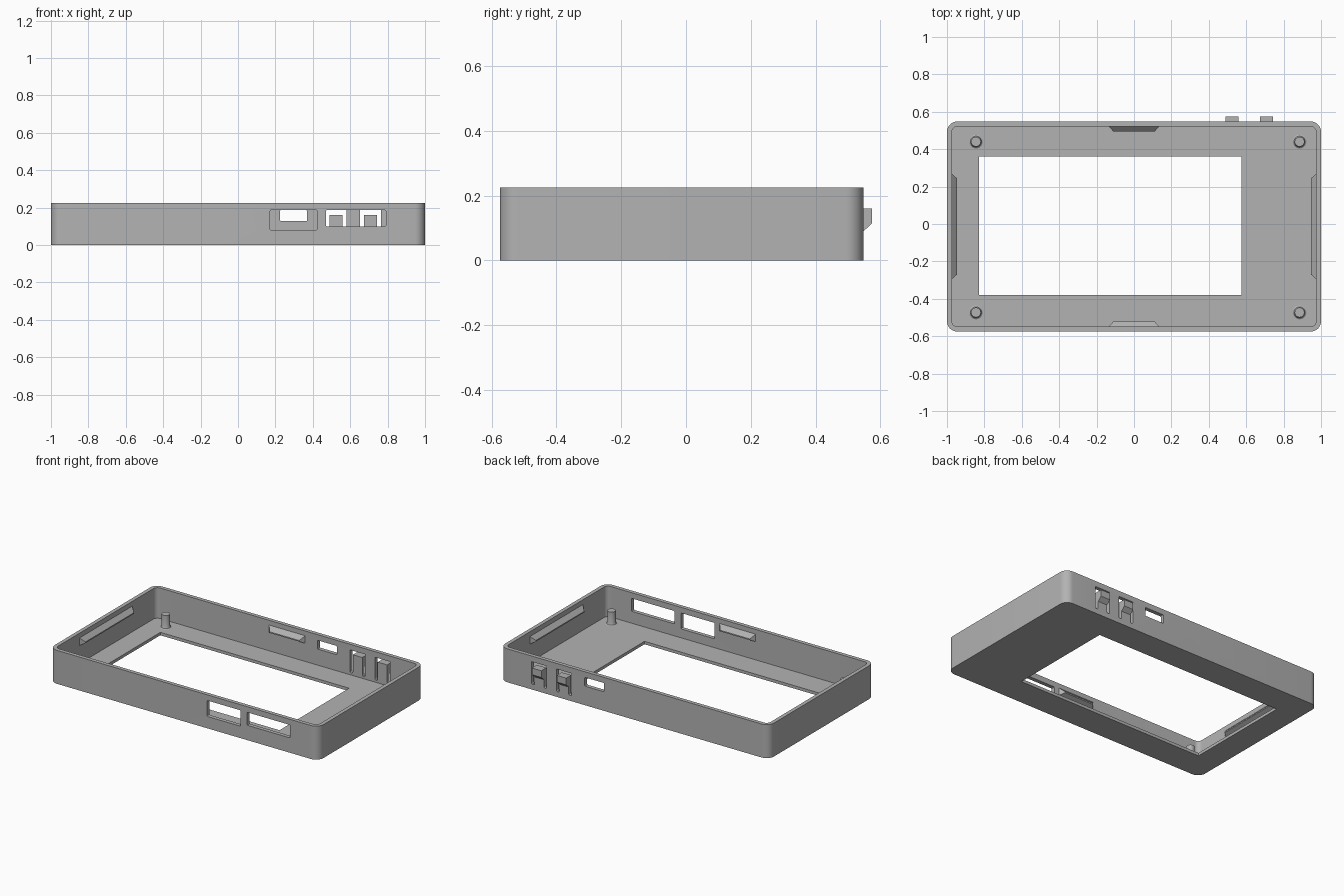
import bpy, bmesh, math
from mathutils import Vector

if "Cube" in bpy.data.objects:
    bpy.data.objects.remove(bpy.data.objects["Cube"])

grey = bpy.data.materials.new("plain_grey")
grey.diffuse_color = (0.45, 0.45, 0.45, 1)
grey.use_nodes = True
grey.node_tree.nodes["Principled BSDF"].inputs["Base Color"].default_value = grey.diffuse_color

X, Y0, Y1, TOP = 1.0, -0.575, 0.548, 0.225   # outer shell
WALL, FLOOR = 0.026, 0.02


def make(name, bm):
    bmesh.ops.recalc_face_normals(bm, faces=bm.faces[:])
    me = bpy.data.meshes.new(name)
    bm.to_mesh(me)
    bm.free()
    me.materials.append(grey)
    ob = bpy.data.objects.new(name, me)
    bpy.context.collection.objects.link(ob)
    return ob


def prism(name, pts, place, a, b):
    """Extrude a 2D outline from depth a to b; place maps (u, v, depth) to a point."""
    bm = bmesh.new()
    lo = [bm.verts.new(place(u, v, a)) for u, v in pts]
    hi = [bm.verts.new(place(u, v, b)) for u, v in pts]
    n = len(pts)
    bm.faces.new(lo)
    bm.faces.new(hi)
    for i in range(n):
        j = (i + 1) % n
        bm.faces.new((lo[i], lo[j], hi[j], hi[i]))
    return make(name, bm)


def rounded(u0, u1, v0, v1, r, steps=8):
    pts = []
    corners = ((u1 - r, v1 - r), (u0 + r, v1 - r), (u0 + r, v0 + r), (u1 - r, v0 + r))
    for k, (cu, cv) in enumerate(corners):
        for s in range(steps + 1):
            t = math.pi / 2 * (k + s / steps)
            pts.append((cu + r * math.cos(t), cv + r * math.sin(t)))
    return pts


def along_z(u, v, d): return (u, v, d)
def along_y(u, v, d): return (u, d, v)
def along_x(u, v, d): return (d, u, v)


def cut(body, cutter):
    mod = body.modifiers.new("cut", 'BOOLEAN')
    mod.operation, mod.solver, mod.object = 'DIFFERENCE', 'EXACT', cutter
    bpy.context.view_layer.objects.active = body
    bpy.ops.object.modifier_apply(modifier=mod.name)
    bpy.data.objects.remove(cutter)


def smooth(ob):
    bpy.ops.object.select_all(action='DESELECT')
    ob.select_set(True)
    bpy.context.view_layer.objects.active = ob
    bpy.ops.object.shade_smooth_by_angle(angle=math.radians(30))


# open tray with rounded corners
case = prism("case_shell", rounded(-X, X, Y0, Y1, 0.055), along_z, 0, TOP)
cut(case, prism("cavity", rounded(-X + WALL, X - WALL, Y0 + WALL, Y1 - WALL, 0.03),
                along_z, FLOOR, TOP + 0.1))

# screen window in the floor
cut(case, prism("window", [(-0.83, -0.38), (0.575, -0.38), (0.575, 0.36), (-0.83, 0.36)],
                along_z, -0.1, 0.1))

# port openings: two in the front wall, one in the back wall
for x0, x1, z0, z1, y in ((0.172, 0.422, 0.08, 0.187, Y0), (0.47, 0.79, 0.10, 0.187, Y0),
                          (0.225, 0.37, 0.128, 0.187, Y1)):
    cut(case, prism("port", rounded(x0, x1, z0, z1, 0.006, 3), along_y, y - 0.06, y + 0.06))

# spring buttons: U-shaped slot with round ends, and a wedge cap on the tongue
for k, x in enumerate((0.524, 0.709)):
    t, s, zb, zt = 0.035, 0.056, 0.045, 0.187
    r = (s - t) / 2
    arc = [math.pi * (1 + i / 6) for i in range(7)]
    left = [(x - s + r + r * math.cos(a), zb + r * math.sin(a)) for a in arc]
    right = [(x + s - r + r * math.cos(a), zb + r * math.sin(a)) for a in arc]
    outline = [(x - s, zt)] + left + [(x - t, 0.16), (x + t, 0.16)] + right + [(x + s, zt)]
    cut(case, prism("slot", outline, along_y, Y1 - 0.06, Y1 + 0.06))
    prism(f"button_cap_{k + 1}",
          [(Y1 - 0.005, 0.16), (0.575, 0.16), (0.575, 0.115), (Y1, 0.09), (Y1 - 0.005, 0.09)],
          along_x, x - t, x + t)
smooth(case)


# snap ridges with tapered ends on the four inner walls
def ridge(name, origin, inward, side, half):
    o, n, s, up = Vector(origin), Vector(inward), Vector(side), Vector((0, 0, 1))
    bm = bmesh.new()
    rows = []
    for e in (-1, 1):
        rows.append([bm.verts.new(o + s * e * h + n * d + up * z) for h, d, z in
                     ((half, -0.004, 0.197), (half - 0.028, 0.028, 0.165),
                      (half - 0.028, 0.028, 0.157), (half, -0.004, 0.14))])
    a, b = rows
    bm.faces.new(a)
    bm.faces.new(b)
    for i in range(4):
        j = (i + 1) % 4
        bm.faces.new((a[i], a[j], b[j], b[i]))
    make(name, bm)


ridge("left_ridge", (-X + WALL, -0.013, 0), (1, 0, 0), (0, 1, 0), 0.285)
ridge("right_ridge", (X - WALL, -0.013, 0), (-1, 0, 0), (0, 1, 0), 0.285)
ridge("front_ridge", (0, Y0 + WALL, 0), (0, 1, 0), (1, 0, 0), 0.138)
ridge("back_ridge", (0, Y1 - WALL, 0), (0, -1, 0), (1, 0, 0), 0.138)

# mounting pins with flared feet
profile = [(0.037, 0.015), (0.037, 0.02), (0.030, 0.024), (0.026, 0.034), (0.026, 0.11)]
for k, (px, py) in enumerate(((-0.845, 0.44), (0.885, 0.44), (-0.845, -0.473), (0.885, -0.473))):
    bm = bmesh.new()
    n = 24
    rings = [[bm.verts.new((px + r * math.cos(2 * math.pi * i / n),
                            py + r * math.sin(2 * math.pi * i / n), z)) for i in range(n)]
             for r, z in profile]
    bm.faces.new(rings[0])
    bm.faces.new(rings[-1])
    for lo, hi in zip(rings, rings[1:]):
        for i in range(n):
            j = (i + 1) % n
            bm.faces.new((lo[i], lo[j], hi[j], hi[i]))
    smooth(make(f"mounting_pin_{k + 1}", bm))
